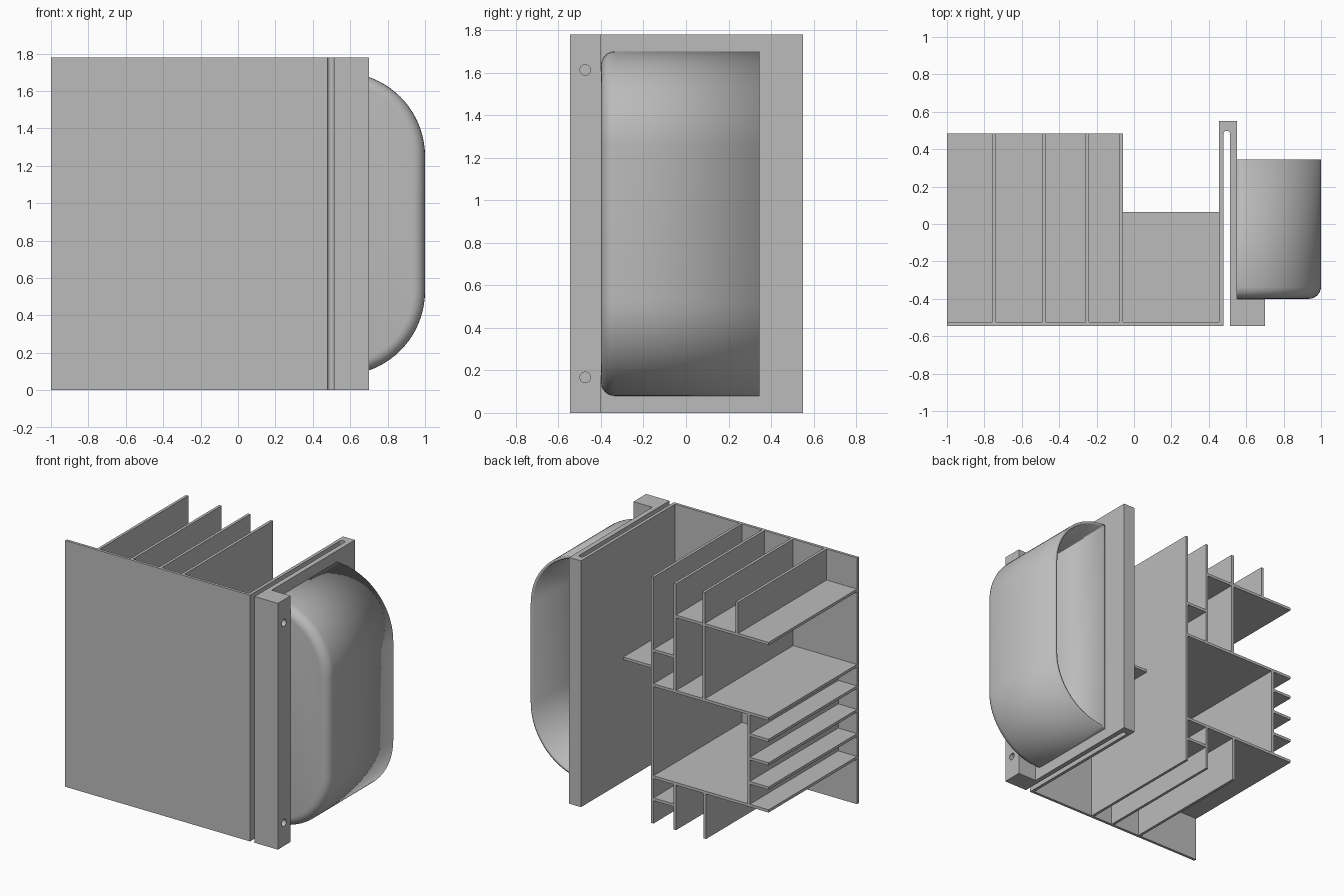
import bpy, bmesh, math
from mathutils import Matrix, Vector

if "Cube" in bpy.data.objects:
    bpy.data.objects.remove(bpy.data.objects["Cube"], do_unlink=True)

H = 1.78                      # overall height
FRONT, BACK = -0.545, 0.485   # depth limits of the ribs
T = 0.02                      # sheet thickness

grey = bpy.data.materials.new("plain grey")
grey.use_nodes = True
colour = (0.5, 0.5, 0.5, 1)
grey.diffuse_color = colour
grey.node_tree.nodes["Principled BSDF"].inputs["Base Color"].default_value = colour


def make_object(name, bm):
    bmesh.ops.recalc_face_normals(bm, faces=bm.faces)
    mesh = bpy.data.meshes.new(name)
    bm.to_mesh(mesh)
    bm.free()
    obj = bpy.data.objects.new(name, mesh)
    bpy.context.collection.objects.link(obj)
    mesh.materials.append(grey)
    return obj


def box(name, x, y, z):
    bm = bmesh.new()
    size = [b - a for a, b in (x, y, z)]
    mid = Vector([(a + b) / 2 for a, b in (x, y, z)])
    bmesh.ops.create_cube(bm, size=1, matrix=Matrix.Translation(mid) @ Matrix.Diagonal((*size, 1)))
    return make_object(name, bm)


def extrude(points, direction):
    bm = bmesh.new()
    face = bm.faces.new([bm.verts.new(p) for p in points])
    new = bmesh.ops.extrude_face_region(bm, geom=[face])["geom"]
    bmesh.ops.translate(bm, vec=direction, verts=[v for v in new if isinstance(v, bmesh.types.BMVert)])
    bmesh.ops.recalc_face_normals(bm, faces=bm.faces)
    return bm


def arc(cx, cy, r, start, end, steps):
    angles = [math.radians(start + (end - start) * i / steps) for i in range(steps + 1)]
    return [(cx + r * math.cos(a), cy + r * math.sin(a)) for a in angles]


def smooth(obj):
    bpy.ops.object.select_all(action='DESELECT')
    obj.select_set(True)
    bpy.context.view_layer.objects.active = obj
    bpy.ops.object.shade_smooth_by_angle(angle=math.radians(35))


# Front panel folded into the slotted side wall and its front block
outline = [(-1, FRONT), (0.478, FRONT)]
outline += arc(0.496, 0.48, 0.018, 180, 0, 12)
outline += [(0.514, FRONT), (0.70, FRONT), (0.70, -0.40), (0.55, -0.40),
            (0.55, 0.55), (0.455, 0.55), (0.455, FRONT + T), (-1, FRONT + T)]
panel = make_object("front_panel_and_side_wall",
                    extrude([(x, y, 0) for x, y in outline], (0, 0, H)))

# Screw holes through the front block
for z in (0.167, 1.613):
    bm = bmesh.new()
    place = Matrix.Translation((0.62, -0.474, z)) @ Matrix.Rotation(math.pi / 2, 4, 'Y')
    bmesh.ops.create_cone(bm, cap_ends=True, segments=24, radius1=0.025, radius2=0.025,
                          depth=0.24, matrix=place)
    cutter = make_object("hole_cutter", bm)
    cutter.hide_render = True
    mod = panel.modifiers.new("hole", 'BOOLEAN')
    mod.object, mod.operation, mod.solver = cutter, 'DIFFERENCE', 'EXACT'
    bpy.context.view_layer.objects.active = panel
    bpy.ops.object.modifier_apply(modifier=mod.name)
    bpy.data.objects.remove(cutter, do_unlink=True)
smooth(panel)

# Hollow rounded side pocket, open at the back
R = 0.45
side = arc(0.55, 0.53, R, -90, 0, 20) + arc(0.55, 1.25, R, 0, 90, 20)
bm = extrude([(x, -0.40, z) for x, z in side], (0, 0.745, 0))
rim = [e for e in bm.edges
       if all(v.co.y < -0.39 for v in e.verts) and any(v.co.x > 0.551 for v in e.verts)]
bmesh.ops.bevel(bm, geom=rim, offset=0.065, segments=6, profile=0.5, affect='EDGES')
bmesh.ops.delete(bm, geom=[f for f in bm.faces if f.normal.y > 0.9], context='FACES_ONLY')
pocket = make_object("side_pocket", bm)
shell = pocket.modifiers.new("shell", 'SOLIDIFY')
shell.thickness, shell.offset = 0.02, -1
smooth(pocket)

# Upright ribs: x centre, bottom, top
for i, (x, low, high) in enumerate([
        (-0.07, 0, H), (-0.25, 1.0, H), (-0.48, 1.0, H), (-0.747, 1.55, H),
        (-0.25, 0, 0.335), (-0.49, 0, 0.335), (-0.84, 0.335, 1.0)]):
    box(f"upright_rib_{i}", (x - T / 2, x + T / 2), (FRONT + T, BACK), (low, high))

# Level shelves and fins: left end, right end, height, back edge
for i, (x0, x1, z, back) in enumerate([
        (-1, -0.25, 1.545, BACK), (-1, -0.07, 1.0, BACK), (-1, -0.07, 0.335, BACK),
        (-0.25, -0.07, 1.25, BACK), (-0.25, -0.07, 0.175, BACK),
        (-1, -0.84, 0.845, BACK), (-1, -0.84, 0.675, BACK), (-1, -0.84, 0.50, BACK),
        (-0.07, 0.455, 0.89, 0.065)]):
    box(f"shelf_{i}", (x0, x1), (FRONT + T, back), (z - T / 2, z + T / 2))
